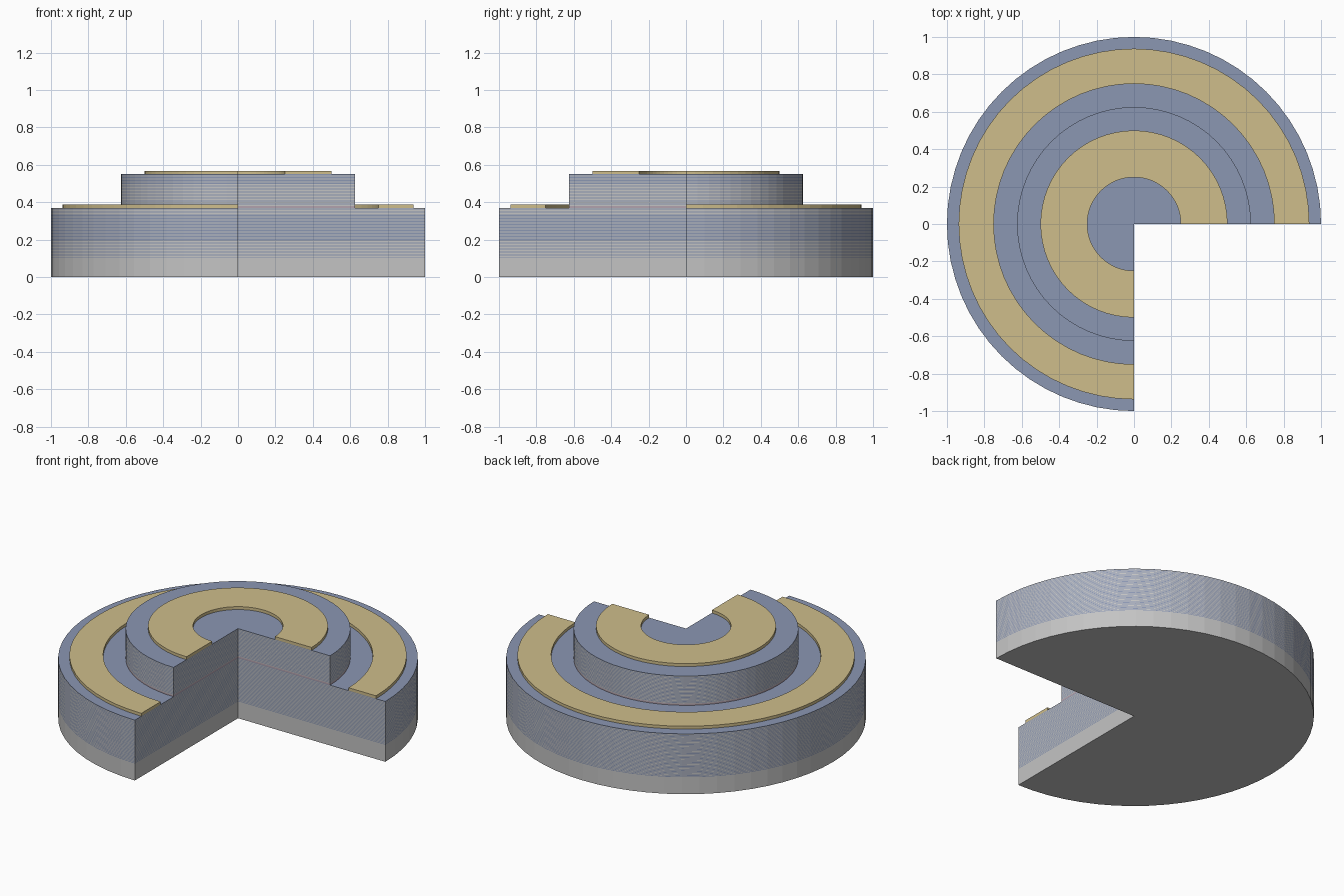
import bpy, bmesh
from math import cos, sin, pi

cube = bpy.data.objects.get("Cube")
if cube:
    bpy.data.objects.remove(cube, do_unlink=True)

STEPS = 48                      # facets along the three-quarter arc
SWEEP = 1.5 * pi                # the front left quarter is cut away


def material(name, color):
    m = bpy.data.materials.new(name)
    m.use_nodes = True
    m.diffuse_color = (*color, 1)
    bsdf = m.node_tree.nodes["Principled BSDF"]
    bsdf.inputs["Base Color"].default_value = (*color, 1)
    bsdf.inputs["Roughness"].default_value = 0.7
    return m


grey = material("light grey", (0.55, 0.55, 0.55))
blue = material("slate blue", (0.26, 0.31, 0.45))
gold = material("pale gold", (0.62, 0.51, 0.26))
mauve = material("dull mauve", (0.45, 0.36, 0.42))
PALETTE = [grey, blue, gold, mauve]
GREY, BLUE, GOLD, MAUVE = range(4)


def arc(radius):
    return [(radius * cos(SWEEP * i / STEPS), radius * sin(SWEEP * i / STEPS))
            for i in range(STEPS + 1)]


def finish(bm, name):
    bmesh.ops.recalc_face_normals(bm, faces=bm.faces)
    mesh = bpy.data.meshes.new(name)
    bm.to_mesh(mesh)
    bm.free()
    for m in PALETTE:
        mesh.materials.append(m)
    obj = bpy.data.objects.new(name, mesh)
    bpy.context.collection.objects.link(obj)
    return obj


def layered_sector(name, radius, z, layers):
    """Solid three-quarter disc whose walls are split into coloured layers."""
    bm = bmesh.new()
    outline = arc(radius) + [(0, 0)]
    n = len(outline)
    ring = [bm.verts.new((x, y, z)) for x, y in outline]
    bm.faces.new(ring[::-1]).material_index = layers[0][1]
    for thickness, color in layers:
        z += thickness
        upper = [bm.verts.new((x, y, z)) for x, y in outline]
        for i in range(n):
            j = (i + 1) % n
            f = bm.faces.new((ring[i], ring[j], upper[j], upper[i]))
            f.material_index = color
        ring = upper
    bm.faces.new(ring).material_index = layers[-1][1]
    return finish(bm, name)


def ring_sector(name, inner, outer, z0, z1):
    """Flat three-quarter ring with closed ends."""
    bm = bmesh.new()
    loops = []
    for (xi, yi), (xo, yo) in zip(arc(inner), arc(outer)):
        section = ((xi, yi, z0), (xo, yo, z0), (xo, yo, z1), (xi, yi, z1))
        loops.append([bm.verts.new(p) for p in section])
    for a, b in zip(loops, loops[1:]):
        for i in range(4):
            j = (i + 1) % 4
            bm.faces.new((a[i], a[j], b[j], b[i]))
    bm.faces.new(loops[0])
    bm.faces.new(loops[-1][::-1])
    for f in bm.faces:
        f.material_index = GOLD
    return finish(bm, name)


def stripes(height, pairs):
    t = height / pairs / 2
    return [(t, GREY), (t, BLUE)] * pairs


# Wide plate: plain base with a striped stack on it
layered_sector("lower_stack", 1.0, 0.0, [(0.1, GREY)] + stripes(0.27, 34))

# Narrow step: thin middle layer below a second striped stack
layered_sector("upper_stack", 0.625, 0.37, [(0.01, MAUVE)] + stripes(0.17, 21))

# Contact rings
ring_sector("lower_ring", 0.75, 0.9375, 0.37, 0.388)
ring_sector("upper_ring", 0.25, 0.5, 0.55, 0.568)
